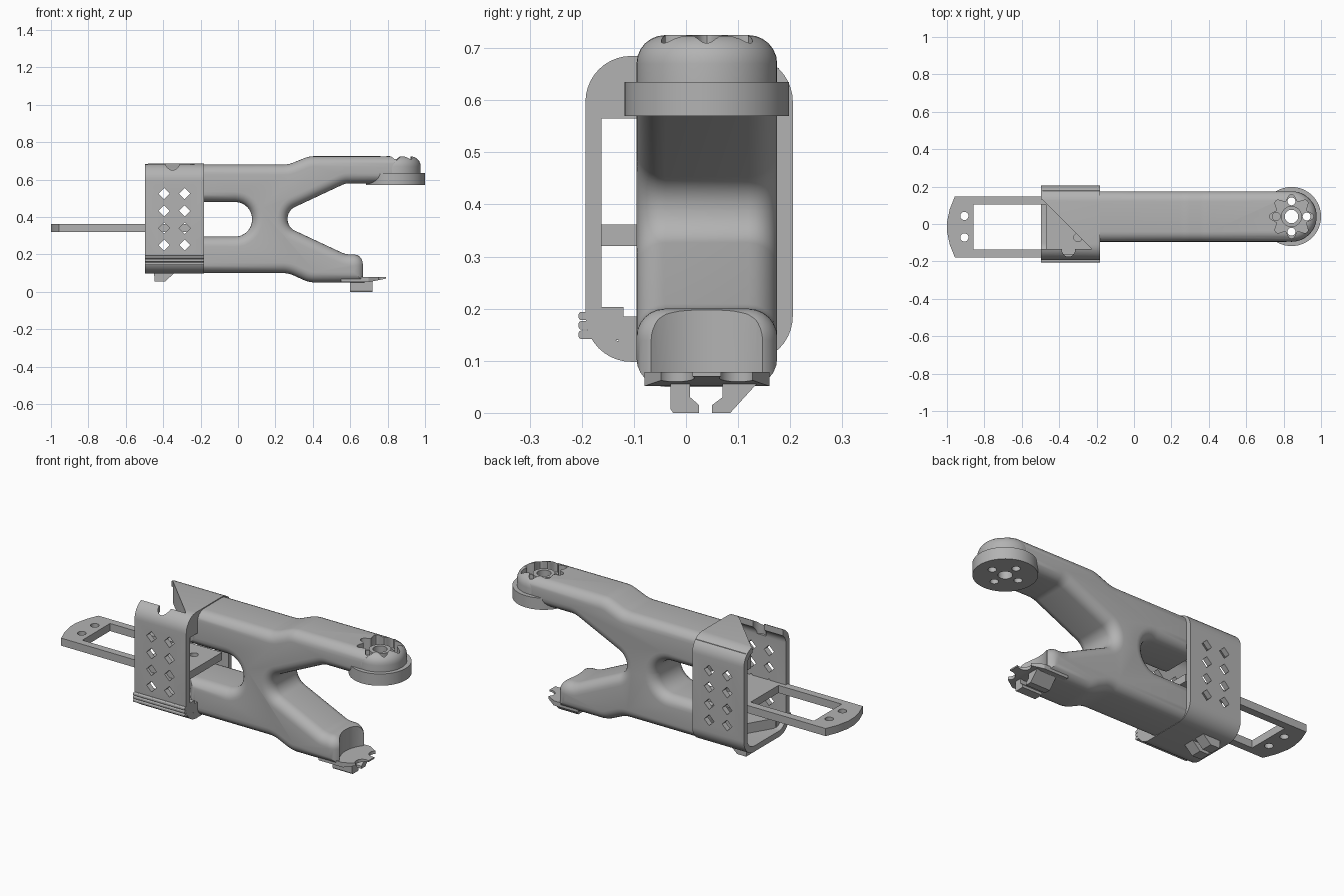
import bpy, bmesh
from math import cos, sin, tan, pi, atan2
from mathutils import Vector

if "Cube" in bpy.data.objects:
    bpy.data.objects.remove(bpy.data.objects["Cube"])

GREY = (0.45, 0.45, 0.45, 1)
grey = bpy.data.materials.new("plain grey")
grey.use_nodes = True
grey.diffuse_color = GREY
grey.node_tree.nodes["Principled BSDF"].inputs["Base Color"].default_value = GREY

CY = 0.04            # middle plane of the body
HUB = (0.842, CY)    # axis of the round arm end


def rounded(points, steps=8):
    """Round each (a, b, radius) corner of a polygon."""
    out = []
    n = len(points)
    for i, (a, b, r) in enumerate(points):
        p = Vector((a, b))
        if r == 0:
            out.append(p)
            continue
        u = (Vector(points[i - 1][:2]) - p).normalized()
        v = (Vector(points[(i + 1) % n][:2]) - p).normalized()
        half = u.angle(v) / 2
        c = p + (u + v).normalized() * r / sin(half)
        s, e = p + u * r / tan(half) - c, p + v * r / tan(half) - c
        start = atan2(s.y, s.x)
        turn = (atan2(e.y, e.x) - start + pi) % (2 * pi) - pi
        for k in range(steps + 1):
            t = start + turn * k / steps
            out.append(c + Vector((cos(t), sin(t))) * r)
    return out


def circle(centre, r, n=48, wave=0, lobes=0):
    ring = []
    for k in range(n):
        t = 2 * pi * k / n
        q = r + wave * cos(lobes * t)
        ring.append((centre[0] + q * cos(t), centre[1] + q * sin(t)))
    return ring


def inset(points, d):
    """Offset a counter-clockwise polygon inwards with mitred corners."""
    pts = [Vector(p) for p in points]
    out = []
    for i, p in enumerate(pts):
        e = (p - pts[i - 1]).normalized()
        f = (pts[(i + 1) % len(pts)] - p).normalized()
        m, k = Vector((-e.y, e.x)), Vector((-f.y, f.x))
        out.append(p + (m + k) * d / (1 + m.dot(k)))
    return out


def solid(name, points, axis, layers):
    """Stack copies of an outline along an axis; layers are (position, inset)."""
    bm = bmesh.new()
    rings = []
    for pos, d in layers:
        ring = []
        for a, b in inset(points, d) if d else points:
            co = {"x": (pos, a, b), "y": (a, pos, b), "z": (a, b, pos)}[axis]
            ring.append(bm.verts.new(co))
        rings.append(ring)
    for lower, upper in zip(rings, rings[1:]):
        for i in range(len(lower)):
            bm.faces.new((lower[i - 1], lower[i], upper[i], upper[i - 1]))
    bm.faces.new(rings[0])
    bm.faces.new(rings[-1])
    bmesh.ops.recalc_face_normals(bm, faces=bm.faces)
    mesh = bpy.data.meshes.new(name)
    bm.to_mesh(mesh)
    bm.free()
    mesh.materials.append(grey)
    ob = bpy.data.objects.new(name, mesh)
    bpy.context.collection.objects.link(ob)
    return ob


def prism(name, points, axis, lo, hi):
    return solid(name, points, axis, [(lo, 0), (hi, 0)])


def box(a0, a1, b0, b1):
    return [(a0, b0), (a1, b0), (a1, b1), (a0, b1)]


def cut(targets, points, axis, lo, hi):
    """Subtract a prism from each target."""
    cutter = prism("cutter", points, axis, lo, hi)
    cutter.hide_render = True
    for ob in targets:
        mod = ob.modifiers.new("cut", "BOOLEAN")
        mod.operation, mod.solver, mod.object = "DIFFERENCE", "EXACT", cutter
        bpy.context.view_layer.objects.active = ob
        bpy.ops.object.modifier_apply(modifier=mod.name)
    bpy.data.objects.remove(cutter)


# Forked body with soft side edges
R, HALF = 0.055, 0.135
outline = rounded([
    (-.25, .1, 0), (.27, .1, .15), (.38, .05, .15), (.675, .05, 0), (.675, .2, .06),
    (.575, .2, .1), (.265, .345, .068), (.265, .435, .068), (.575, .58, .1),
    (.87, .58, 0), (.87, .725, 0), (.38, .725, .15), (.27, .68, .15),
    (-.25, .68, 0), (-.25, .48, 0), (.075, .48, .09), (.075, .295, .09), (-.25, .295, 0)])
arc = [(R * (1 - cos(k * pi / 12)), R * (1 - sin(k * pi / 12))) for k in range(7)]
side = [(CY - HALF + a, b) for a, b in arc]
body = solid("forked_body", outline, "y", side + [(2 * CY - y, d) for y, d in side[::-1]])

# Round arm end, its disc and hub
dome = solid("arm_end", circle(HUB, HALF), "z",
             [(.6, 0)] + [(.725 - a, b) for a, b in arc[::-1]])
disc = prism("arm_disc", circle(HUB, .158, 64), "z", .57, .635)
cut([body, dome], circle(HUB, .102, 96, .016, 8), "z", .66, .8)
hub = prism("hub", circle(HUB, .056), "z", .61, .7)
cut([body, dome, disc, hub], circle(HUB, .036, 32), "z", .5, .8)
for dx, dy in ((1, 0), (0, 1), (-1, 0), (0, -1)):
    spot = (HUB[0] + .081 * dx, HUB[1] + .081 * dy)
    cut([body, dome, disc], circle(spot, .021, 20), "z", .5, .8)

# Lower jaw: scooped end, scalloped tongue and two hooks
cut([body], circle((.8, CY), .17, 64), "z", .078, .3)
tongue = prism("jaw_tongue", [(.55, .052), (.7, .052), (.79, .07), (.79, .078), (.55, .078)],
               "y", -.08, .16)
for y in (-.02, .1):
    cut([tongue], circle((.775, y), .036, 32), "z", 0, .2)
for s in (-1, 1):
    edge = CY + s * .06
    cut([tongue], [(.68, CY + s * .13), (.8, edge), (.8, CY + s * .13)][::s], "z", 0, .2)
prism("front_hook", [(-.03, .008), (-.025, 0), (.025, 0), (.025, .015), (.008, .03),
                     (.008, .055), (-.03, .055)], "x", .6, .72)
prism("back_hook", [(.05, 0), (.085, 0), (.135, .055), (.07, .055), (.07, .03),
                    (.05, .015)], "x", .6, .72)

# Bracket sleeve, open at both ends
X0, X1 = -.498, -.182


def sleeve_section(y0, y1, z0, z1, r):
    return rounded([(y, z, r) for y, z in box(y0, y1, z0, z1)], 10)


sleeve = prism("bracket_sleeve", sleeve_section(-.193, .205, .098, .685, .088), "x", X0, X1)
cut([sleeve], sleeve_section(-.162, .175, .13, .655, .06), "x", -.6, 0)
cut([sleeve], [(-.6, -.135), (-.225, -.135), (-.49, .13), (-.6, .13)], "z", .5, .8)
cut([sleeve], circle((-.35, -.14), .035, 24), "z", .6, .8)
for x in (-.395, -.285):
    for z in (.25, .34, .433, .525):
        cut([sleeve], circle((x, z), .03, 4), "y", -.3, .3)
prism("sleeve_top_gusset", [(X1, -.165), (X1, .178), (-.49, .178), (-.49, .13), (-.2, -.16)],
      "z", .565, .662)
prism("sleeve_floor_gusset", [(-.47, -.13), (X1, -.13), (X1, .02), (-.38, .02)],
      "z", .115, .185)
prism("sleeve_floor_ledge", box(-.47, X1, -.17, -.12), "z", .14, .203)

# Grip ribs along the lower front edge
for z in (.15, .168, .186):
    prism("grip_rib", sleeve_section(-.206, -.17, z - .008, z + .008, .005), "x", X0, X1)

# Hooks below the bracket
for y in (-.03, .05):
    prism("sleeve_hook", [(-.45, .11), (-.445, .055), (-.39, .055), (-.33, .11)],
          "y", y, y + .06)

# Flat frame sliding through the bracket
frame = prism("slide_frame", [(-.2, -.178), (-.2, .147), (-.958, .147), (-.985, .08),
                              (-1, .01), (-1, -.04), (-.985, -.11), (-.958, -.178)],
              "z", .32, .362)
cut([frame], box(-.857, -.47, -.137, .105), "z", .2, .5)
for x, y in ((-.907, .043), (-.907, -.072), (-.3, .043), (-.3, -.072)):
    cut([frame], circle((x, y), .022, 24), "z", .2, .5)

# Smooth curved faces, keep hard edges
bpy.ops.object.select_all(action="DESELECT")
for ob in bpy.context.collection.objects:
    if ob.type == "MESH" and grey.name in ob.data.materials:
        ob.select_set(True)
        bpy.context.view_layer.objects.active = ob
bpy.ops.object.shade_smooth_by_angle(angle=pi / 6)
